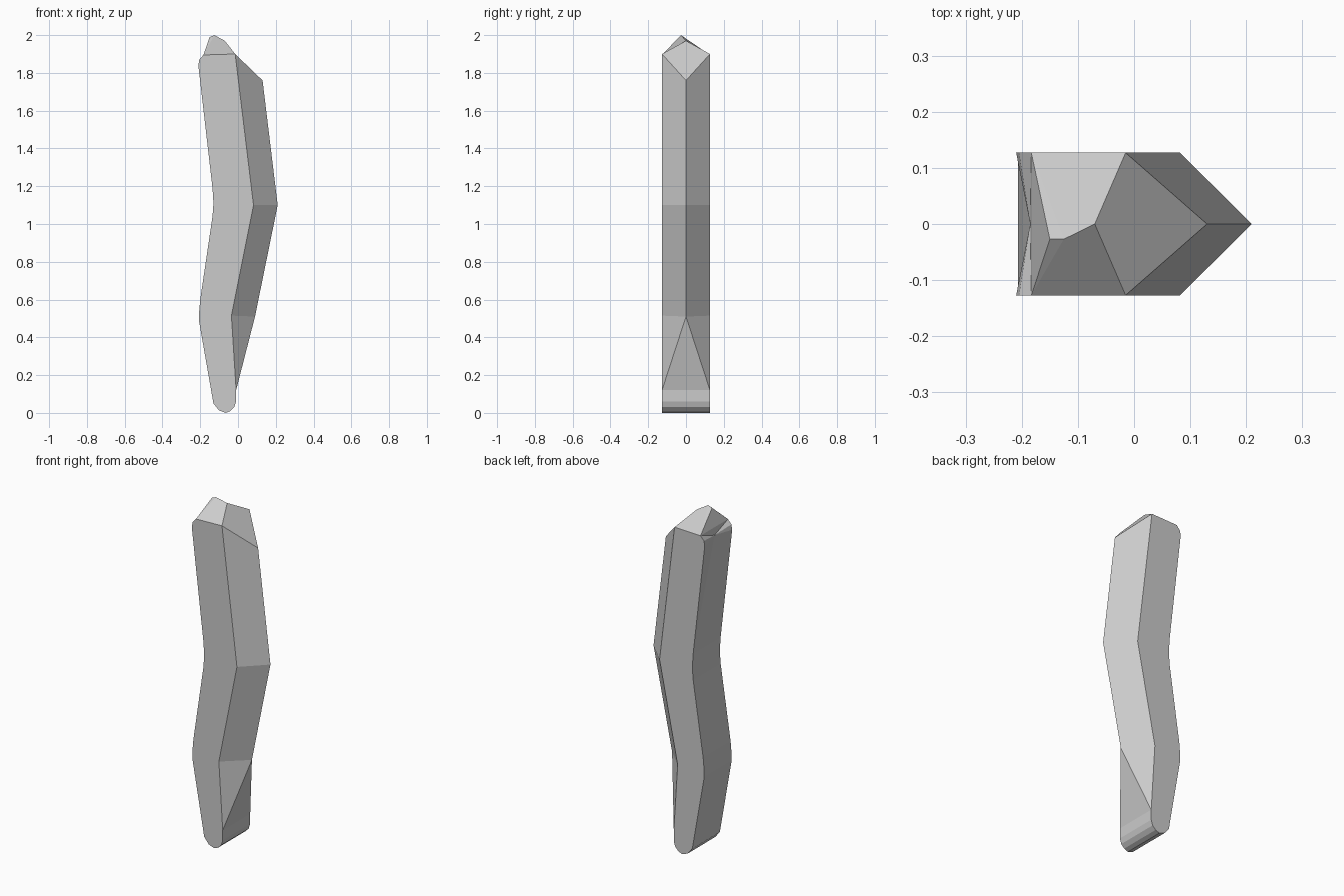
import bpy, bmesh

if "Cube" in bpy.data.objects:
    bpy.data.objects.remove(bpy.data.objects["Cube"])

HALF = 0.127  # half thickness in y

# Side outline (x, z): the foot and wavy left edge going up, then the crease on the right going down
left = [(-0.01, 0.06), (-0.02, 0.03), (-0.04, 0.01), (-0.065, 0.0), (-0.10, 0.013),
        (-0.13, 0.05), (-0.207, 0.49), (-0.207, 0.52), (-0.20, 0.60), (-0.135, 1.04),
        (-0.13, 1.11), (-0.135, 1.19), (-0.21, 1.84), (-0.205, 1.87), (-0.183, 1.895)]
crease = [(-0.015, 1.90), (0.082, 1.10), (-0.035, 0.515), (-0.01, 0.12)]
ridge = [(0.13, 1.76), (0.21, 1.10), (0.09, 0.51)]

bm = bmesh.new()


def points(profile, y):
    return [bm.verts.new((x, y, z)) for x, z in profile]


# Two flat cheeks
lf, lb = points(left, -HALF), points(left, HALF)
cf, cb = points(crease, -HALF), points(crease, HALF)
rd = points(ridge, 0)
bm.faces.new(lf + cf)
bm.faces.new(lb + cb)

# Foot and left edge, up to the chipped notch
for i in range(11):
    bm.faces.new((lf[i], lf[i + 1], lb[i + 1], lb[i]))
bm.faces.new((cf[3], lf[0], lb[0], cb[3]))

# Shallow notch in the upper left edge
notch = bm.verts.new((-0.185, 0, 1.85))
bm.faces.new((lf[11], lb[11], notch))
for s in (lf, lb):
    for i in (11, 12, 13):
        bm.faces.new((s[i], s[i + 1], notch))
bm.faces.new((lf[14], lb[14], notch))

# Sharp right ridge
for c in (cf, cb):
    for i in range(2):
        bm.faces.new((c[i], c[i + 1], rd[i + 1], rd[i]))
    bm.faces.new((c[2], c[3], rd[2]))
bm.faces.new((cf[3], cb[3], rd[2]))

# Faceted tip
p0 = bm.verts.new((-0.15, -0.027, 1.99))
p1 = bm.verts.new((-0.125, -0.027, 2.0))
p2 = bm.verts.new((-0.07, 0, 1.97))
bm.faces.new((lf[14], lb[14], p0))
for s, c in ((lf, cf), (lb, cb)):
    bm.faces.new((s[14], p0, p1))
    bm.faces.new((s[14], p1, p2, c[0]))
bm.faces.new((cf[0], rd[0], cb[0], p2))

bmesh.ops.remove_doubles(bm, verts=bm.verts, dist=0.0005)
bmesh.ops.recalc_face_normals(bm, faces=bm.faces)

mesh = bpy.data.meshes.new("crystal_shard")
bm.to_mesh(mesh)
bm.free()
shard = bpy.data.objects.new("crystal_shard", mesh)
bpy.context.collection.objects.link(shard)

mat = bpy.data.materials.new("stone grey")
mat.diffuse_color = (0.6, 0.6, 0.6, 1)
mat.use_nodes = True
mat.node_tree.nodes["Principled BSDF"].inputs["Base Color"].default_value = mat.diffuse_color
mesh.materials.append(mat)
